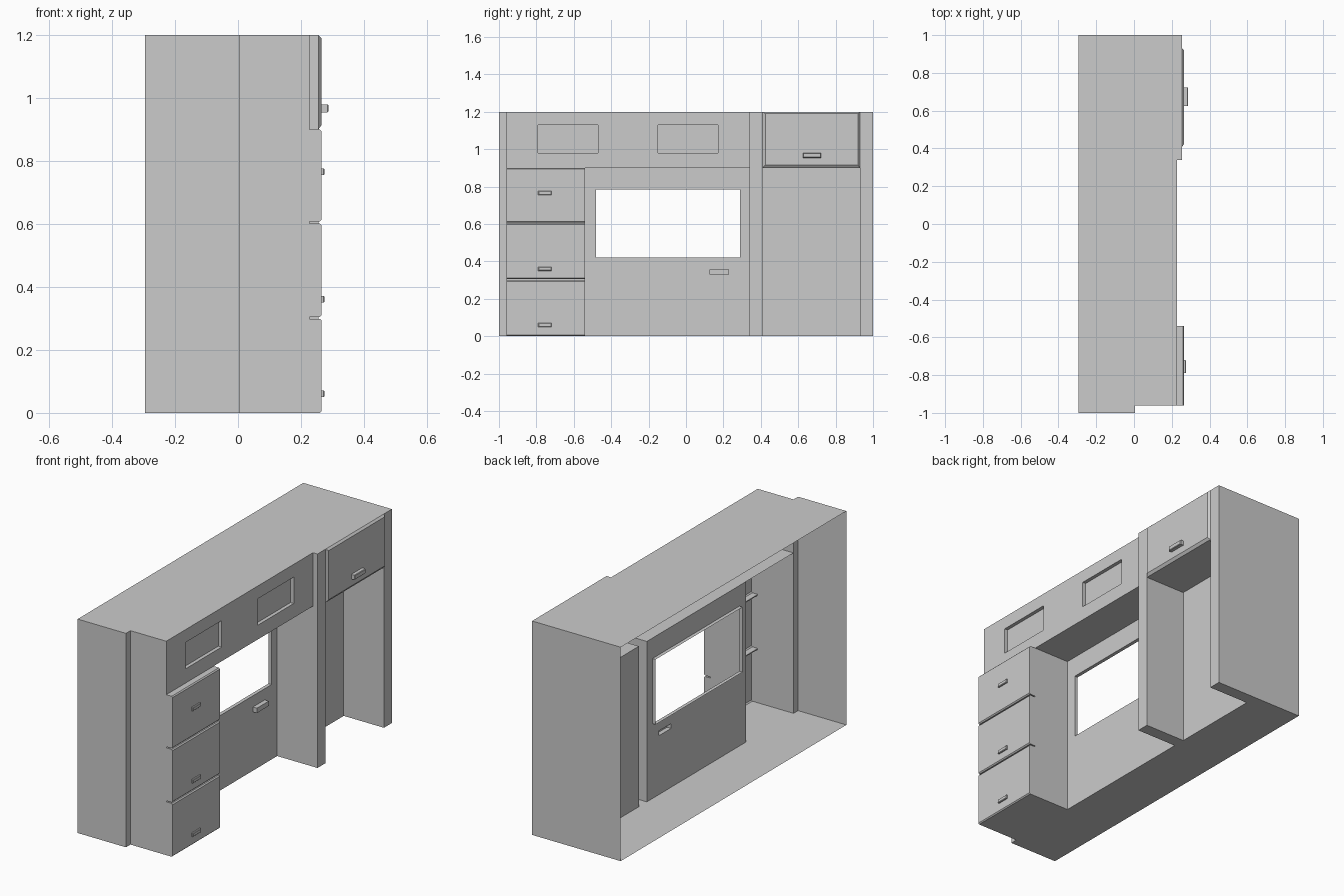
import bpy, bmesh

if "Cube" in bpy.data.objects:
    bpy.data.objects.remove(bpy.data.objects["Cube"])

BACK, INNER, PANEL, POST, FRONT = -0.295, 0.005, 0.227, 0.255, 0.266
SHELF, TOP = 0.9, 1.2


def make(name, faces):
    """Object from a list of polygons, welded."""
    bm = bmesh.new()
    for f in faces:
        bm.faces.new([bm.verts.new(p) for p in f])
    bmesh.ops.remove_doubles(bm, verts=bm.verts, dist=1e-5)
    me = bpy.data.meshes.new(name)
    bm.to_mesh(me)
    bm.free()
    ob = bpy.data.objects.new(name, me)
    bpy.context.collection.objects.link(ob)
    return ob


def walls(path, z0, z1):
    """Upright sheets along an (x, y) path."""
    return [[(*a, z0), (*b, z0), (*b, z1), (*a, z1)] for a, b in zip(path, path[1:])]


def flat(path, z, up=True):
    pts = [(x, y, z) for x, y in path]
    return [pts if up else pts[::-1]]


def rect(x, y0, y1, z0, z1):
    return [(x, y0, z0), (x, y1, z0), (x, y1, z1), (x, y0, z1)]


def bridge(a, b):
    """Side faces between two matching loops."""
    n = len(a)
    return [[a[i], a[(i + 1) % n], b[(i + 1) % n], b[i]] for i in range(n)]


def panel(x, y0, y1, z0, z1, feats):
    """Upright sheet with extruded rectangles: (y0, y1, z0, z1, depth, capped)."""
    ys = sorted({y0, y1, *[v for f in feats for v in f[:2]]})
    zs = sorted({z0, z1, *[v for f in feats for v in f[2:4]]})
    faces = []
    for a, b in zip(ys, ys[1:]):
        for c, d in zip(zs, zs[1:]):
            if not any(f[0] <= a and b <= f[1] and f[2] <= c and d <= f[3] for f in feats):
                faces.append(rect(x, a, b, c, d))
    for *r, depth, capped in feats:
        end = rect(x + depth, *r)
        faces += bridge(rect(x, *r), end)
        if capped:
            faces.append(end)
    return faces


# Outer ends and the two front posts
make("left_end", walls([(BACK, -1), (INNER, -1), (INNER, -0.96)], 0, TOP))
make("right_end", walls([(POST, 0.93), (POST, 1), (BACK, 1)], 0, TOP)
     + walls([(INNER, 0.93), (POST, 0.93)], 0, SHELF))
make("middle_post", walls([(POST, 0.34), (POST, 0.41)], 0, TOP)
     + walls([(INNER, 0.34), (POST, 0.34)], 0, SHELF)
     + walls([(PANEL, 0.34), (POST, 0.34)], SHELF, TOP)
     + walls([(POST, 0.41), (INNER, 0.41)], 0, SHELF))

# Floor and top follow the stepped outline
start = [(BACK, -1), (INNER, -1), (INNER, -0.96)]
finish = [(POST, 1), (BACK, 1)]
make("floor", flat(start + [(FRONT - 0.006, -0.96), (FRONT - 0.006, -0.54), (INNER, -0.54),
                            (INNER, 0.34), (POST, 0.34), (POST, 0.41), (INNER, 0.41),
                            (INNER, 0.93), (POST, 0.93)] + finish, 0, False))
make("top", flat(start + [(PANEL, -0.96), (PANEL, 0.34), (POST, 0.34)] + finish, TOP))

# Ceilings of the two recesses
for name, x, y0, y1 in (("desk_ceiling", PANEL, -0.96, 0.34), ("niche_ceiling", POST, 0.41, 0.93)):
    make(name, flat([(INNER, y0), (x, y0), (x, y1), (INNER, y1)], SHELF, False))

# Window panel with a raised pull, and the niche back
make("window_panel", panel(INNER, -0.54, 0.34, 0, SHELF,
                           [(-0.48, 0.29, 0.42, 0.785, -0.02, False),
                            (0.125, 0.23, 0.33, 0.357, 0.025, True)]))
make("niche_back", [rect(INNER, 0.41, 0.93, 0, SHELF)])

# Upper fascia with two sunken rectangles
make("upper_fascia", walls([(INNER, -0.96), (PANEL, -0.96)], SHELF, TOP)
     + panel(PANEL, -0.96, 0.34, SHELF, TOP,
             [(y, y + 0.32, 0.98, 1.128, -0.02, True) for y in (-0.79, -0.15)]))

# Drawer stack: chamfered profile with grooves, swept along y
prof, c = [], 0.006
for z0, z1 in ((0, 0.299), (0.305, 0.602), (0.608, SHELF)):
    prof += [(PANEL, z0)] if z0 else []
    prof += [(FRONT - c, z0), (FRONT, z0 + c), (FRONT, z1 - c), (FRONT - c, z1), (PANEL, z1)]
stack = [[(a[0], -0.96, a[1]), (a[0], -0.54, a[1]), (b[0], -0.54, b[1]), (b[0], -0.96, b[1])]
         for a, b in zip(prof, prof[1:])]
outline = [(INNER, 0)] + prof + [(INNER, SHELF)]
stack.append([(x, -0.96, z) for x, z in outline])
stack.append([(x, -0.54, z) for x, z in reversed(outline)])
make("drawer_stack", stack)


# Pulls with slightly tapered fronts
def pull(name, y0, y1, z0, z1, x1):
    t = 0.003
    base, mid = rect(FRONT, y0, y1, z0, z1), rect(x1 - t, y0, y1, z0, z1)
    tip = rect(x1, y0 + t, y1 - t, z0 + t, z1 - t)
    make(name, bridge(base, mid) + bridge(mid, tip) + [tip])


for i, z in enumerate((0.05, 0.35, 0.755)):
    pull(f"drawer_pull_{i + 1}", -0.79, -0.72, z, z + 0.021, 0.275)
pull("door_pull", 0.625, 0.722, 0.954, 0.98, 0.287)

# Upper door with bevelled rim
rim = rect(POST, 0.41, 0.93, SHELF, TOP)
face = rect(FRONT, 0.424, 0.92, 0.915, 1.19)
make("upper_door", bridge(rim, face) + [face])
